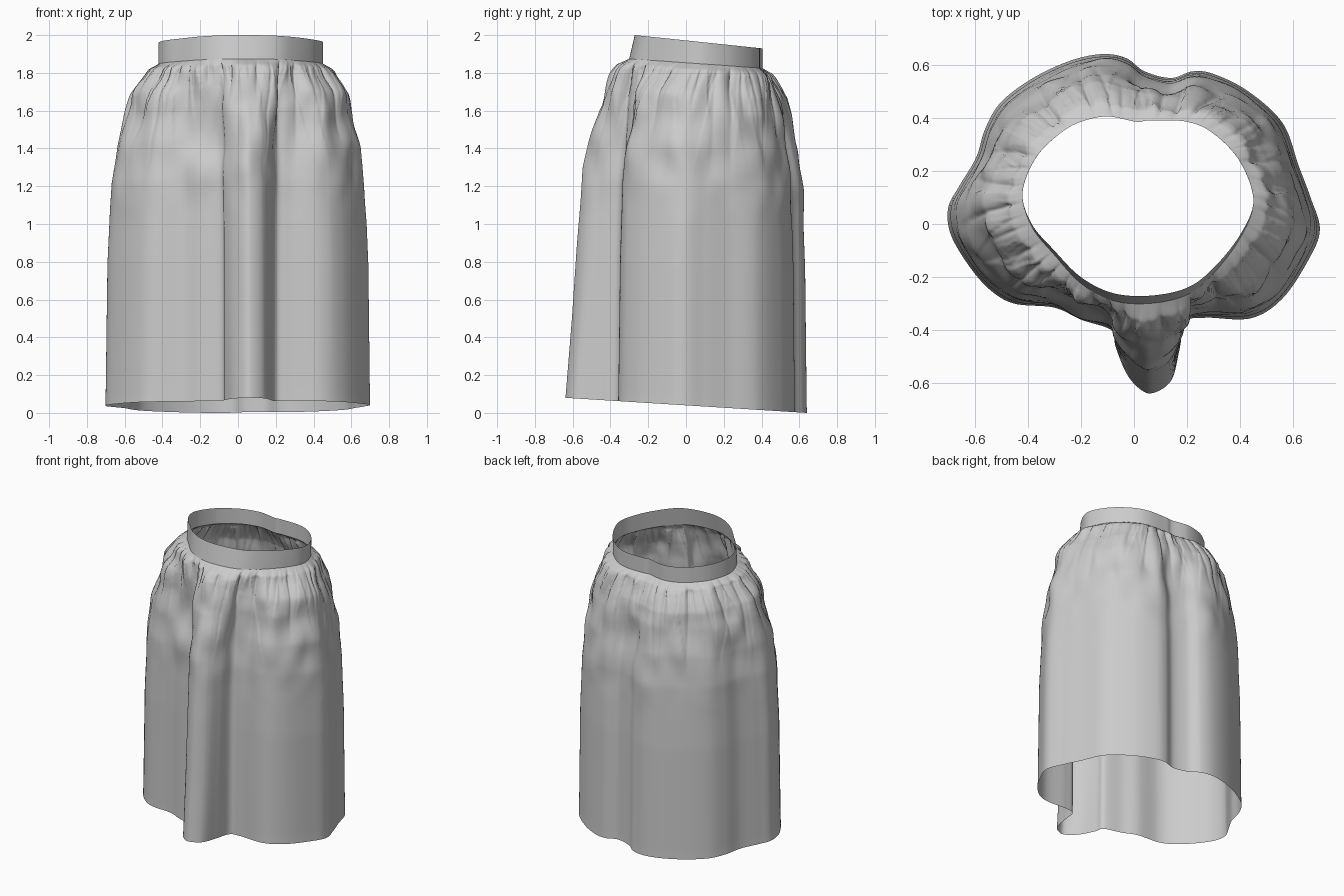
import bpy, bmesh, math, random
from mathutils import Vector, noise

if "Cube" in bpy.data.objects:
    bpy.data.objects.remove(bpy.data.objects["Cube"])

random.seed(7)
N, ROWS = 480, 90

# Plan outlines, counter-clockwise from the front centre
WAIST = [(.06, -.27), (.2, -.24), (.3, -.165), (.4, -.04), (.45, .09), (.4, .235), (.3, .34),
         (.2, .385), (.06, .39), (.01, .385), (-.1, .405), (-.2, .385), (-.28, .34), (-.37, .25),
         (-.42, .12), (-.385, 0), (-.3, -.1), (-.2, -.2), (-.08, -.26)]
HEM = [(.07, -.637), (.14, -.59), (.17, -.48), (.195, -.37), (.27, -.353), (.44, -.355), (.56, -.28),
       (.66, -.13), (.70, -.02), (.665, .1), (.62, .22), (.56, .38), (.43, .5), (.3, .565), (.22, .575),
       (.14, .55), (.04, .575), (-.03, .625), (-.12, .64), (-.24, .615), (-.38, .55), (-.5, .46),
       (-.56, .36), (-.595, .25), (-.66, .14), (-.70, .06), (-.69, -.04), (-.62, -.16), (-.54, -.25),
       (-.45, -.3), (-.3, -.315), (-.2, -.36), (-.085, -.4), (-.07, -.46), (-.03, -.56), (.02, -.62)]

# Drop below the waistband -> how far the cloth has moved from waist to hem outline
FLARE = [(0, 0), (.03, .2), (.16, .5), (.26, .63), (.44, .79), (.64, .89), (1.06, .96), (1.9, 1)]
FRONT = [(0, 0), (.03, .18), (.08, .29), (.28, .53), (.58, .72), (.98, .82), (1.38, .9), (1.8, 1)]


def closed_curve(pts, n):
    """Smooth closed spline through pts, resampled evenly by length."""
    p = [Vector(q) for q in pts]
    m, fine = len(p), []
    for i in range(m):
        a, b, c, d = (p[(i + k) % m] for k in (-1, 0, 1, 2))
        for s in range(40):
            t = s / 40
            fine.append(.5 * (2 * b + (c - a) * t + (2 * a - 5 * b + 4 * c - d) * t * t
                              + (3 * b - a - 3 * c + d) * t ** 3))
    fine.append(fine[0].copy())
    acc = [0]
    for a, b in zip(fine, fine[1:]):
        acc.append(acc[-1] + (b - a).length)
    out, j = [], 0
    for i in range(n):
        s = acc[-1] * i / n
        while acc[j + 1] < s:
            j += 1
        out.append(fine[j].lerp(fine[j + 1], (s - acc[j]) / (acc[j + 1] - acc[j])))
    return out


def lookup(table, x):
    for (x0, y0), (x1, y1) in zip(table, table[1:]):
        if x <= x1:
            return y0 + (y1 - y0) * (x - x0) / (x1 - x0)
    return table[-1][1]


def clamp(x):
    return max(0, min(1, x))


def tube(name, rings):
    """Open cloth tube from a stack of closed rings."""
    bm = bmesh.new()
    vs = [[bm.verts.new(co) for co in r] for r in rings]
    for lo, hi in zip(vs, vs[1:]):
        for i in range(N):
            j = (i + 1) % N
            bm.faces.new((lo[i], lo[j], hi[j], hi[i]))
    me = bpy.data.meshes.new(name)
    bm.to_mesh(me)
    bm.free()
    me.shade_smooth()
    ob = bpy.data.objects.new(name, me)
    bpy.context.collection.objects.link(ob)
    return ob


waist, hem = closed_curve(WAIST, N), closed_curve(HEM, N)


def band_base(p):
    """Lower edge of the waistband, slightly wider at the front."""
    f = clamp((.4 - p.y) / .68)
    return Vector((p.x, p.y - .03 * f * f, 1.825 + .05 * f))


# Waistband
band_low = [band_base(p) for p in waist]
band_top = [Vector((p.x, p.y, 1.93 + .07 * clamp((.4 - p.y) / .67))) for p in waist]
tube("waistband", [[a.lerp(b, k / 4) for a, b in zip(band_low, band_top)] for k in range(5)])

# Gathers: creases of random position, depth, width and length
PLEATS = 44
creases = [((i + random.uniform(-.35, .35)) / PLEATS, random.uniform(.012, .036),
            random.uniform(.0025, .005), random.choice((.14, .22, .3, .45, .6)),
            random.uniform(-.025, .025)) for i in range(PLEATS)]
# Larger soft hollows below the gathers: x, y, z, radius, depth
dents = [(-.2, -.34, 1.5, .14, -.045), (-.22, -.34, 1.3, .1, .02), (.1, .55, 1.42, .14, -.03),
         (-.08, .6, 1.2, .13, .01), (.3, -.33, 1.5, .12, -.02), (-.5, -.2, 1.55, .12, -.02)]


def ripple(u, drop, co):
    rise = clamp(drop / .05)
    h = 0
    for u0, depth, width, length, lean in creases:
        if drop < length:
            du = abs((u - u0 - lean * drop + .5) % 1 - .5)
            w = width * (1 + 2.0 * drop)
            h += depth * (.3 - math.exp(-du / w)) * (1 - drop / length) * rise if du < 6 * w else 0
    fade = rise * clamp((.85 - drop) / .6)
    h += .03 * fade * noise.noise(Vector((co.x * 8, co.y * 8, co.z * 5)))
    for x, y, z, r, d in dents:
        q = (co - Vector((x, y, z))).length_squared / (r * r)
        if q < 6:
            h += d * math.exp(-q)
    return h


# Skirt body, from hem up to the band
rings = []
for k in range(ROWS + 1):
    v = (k / ROWS)
    v = v ** 1.9                      # rows packed tightly near the gathers
    base = []
    for i in range(N):
        top, low = band_low[i], hem[i]
        hz = .04 - .0625 * low.y
        z = top.z + (hz - top.z) * v
        drop = top.z - z
        w = clamp((-low.y - .33) / .25)
        t = lookup(FLARE, drop) * (1 - w) + lookup(FRONT, drop) * w
        if k == ROWS:
            t = 1
        xy = top.xy.lerp(low, t)
        base.append((Vector((xy.x, xy.y, z)), drop))
    ring = []
    for i, (co, drop) in enumerate(base):
        tan = base[(i + 4) % N][0] - base[i - 4][0]
        nrm = Vector((tan.y, -tan.x, 0)).normalized()
        ring.append(co + nrm * ripple(i / N, drop, co))
    rings.append(ring)
tube("gathered_skirt", rings[::-1])
